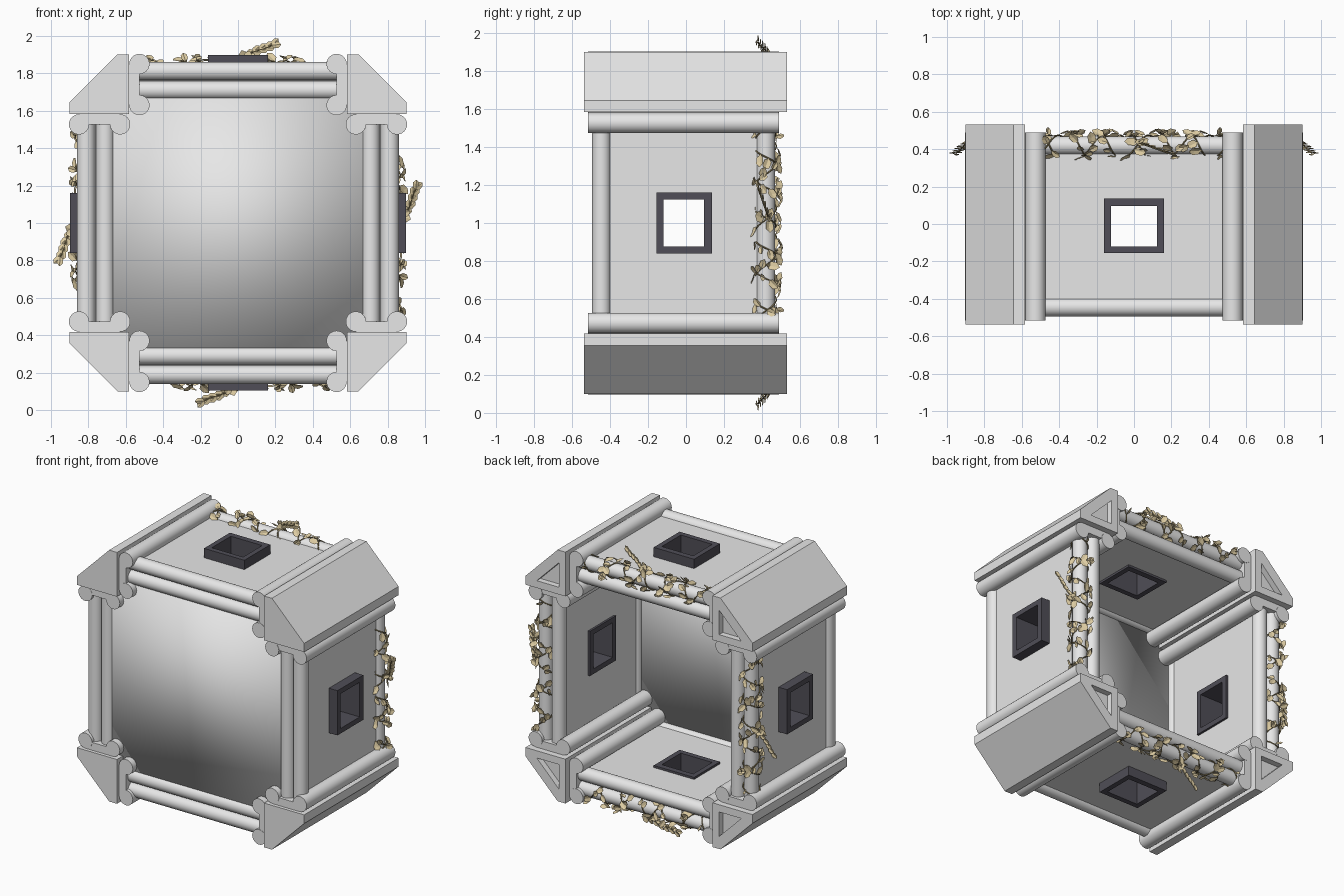
import bpy, bmesh, math, random
from mathutils import Matrix, Vector

random.seed(4)
cube = bpy.data.objects.get("Cube")
if cube:
    bpy.data.objects.remove(cube, do_unlink=True)


def material(name, rgb):
    m = bpy.data.materials.new(name)
    m.use_nodes = True
    m.diffuse_color = (*rgb, 1)
    m.node_tree.nodes["Principled BSDF"].inputs["Base Color"].default_value = (*rgb, 1)
    return m


STONE = material("pale stone", (0.8, 0.8, 0.8))
FRAME = material("dark slate", (0.08, 0.076, 0.095))
LEAF = material("dry leaf", (0.72, 0.6, 0.36))
STEM = material("vine stem", (0.25, 0.2, 0.095))

# Each side is modelled as the top one around the origin, then mapped into place
CENTRE = Matrix.Translation((0, 0, 1))
SWAP = Matrix(((0, 0, 1, 0), (0, 1, 0, 0), (1, 0, 0, 0), (0, 0, 0, 1)))
HALF_TURN = Matrix.Rotation(math.pi, 4, 'Y')
SIDES = {"top": Matrix(), "left": SWAP, "bottom": HALF_TURN, "right": HALF_TURN @ SWAP}


def place(name, mesh, mat, matrix, smooth=True):
    mesh = mesh.copy()
    mesh.transform(CENTRE @ matrix)
    if matrix.determinant() < 0:
        mesh.flip_normals()
    mesh.materials.clear()
    mesh.materials.append(mat)
    if smooth:
        mesh.shade_smooth()
        mesh.set_sharp_from_angle(angle=math.radians(35))
    ob = bpy.data.objects.new(name, mesh)
    bpy.context.collection.objects.link(ob)
    return ob


def finish(bm, name, fix=True):
    if fix:
        bmesh.ops.recalc_face_normals(bm, faces=bm.faces)
    mesh = bpy.data.meshes.new(name)
    bm.to_mesh(mesh)
    bm.free()
    return mesh


def rod(axis, start, end, a, b, radius):
    """Cylinder along x or y; a, b are the two other coordinates."""
    bm = bmesh.new()
    bmesh.ops.create_cone(bm, cap_ends=True, segments=24, radius1=radius,
                          radius2=radius, depth=end - start)
    mid = (start + end) / 2
    if axis == 'X':
        m = Matrix.Translation((mid, a, b)) @ Matrix.Rotation(math.pi / 2, 4, 'Y')
    else:
        m = Matrix.Translation((a, mid, b)) @ Matrix.Rotation(math.pi / 2, 4, 'X')
    bmesh.ops.transform(bm, matrix=m, verts=bm.verts)
    return finish(bm, "rod")


def ring(outer, inner, low, high):
    """Rectangular slab with a rectangular hole; rects are (x0, x1, y0, y1)."""
    bm = bmesh.new()
    loops = []
    for (x0, x1, y0, y1), z in ((outer, low), (outer, high), (inner, high), (inner, low)):
        loops.append([bm.verts.new((x, y, z)) for x, y in
                      ((x0, y0), (x1, y0), (x1, y1), (x0, y1))])
    for k in range(4):
        a, b = loops[k], loops[(k + 1) % 4]
        for i in range(4):
            j = (i + 1) % 4
            bm.faces.new((a[i], a[j], b[j], b[i]))
    return finish(bm, "ring")


def prism(points, y0, y1):
    bm = bmesh.new()
    face = bm.faces.new([bm.verts.new((x, y0, z)) for x, z in points])
    out = bmesh.ops.extrude_face_region(bm, geom=[face])
    new = [v for v in out["geom"] if isinstance(v, bmesh.types.BMVert)]
    bmesh.ops.translate(bm, verts=new, vec=(0, y1 - y0, 0))
    return finish(bm, "prism")


# Wall panels, window frames and the rods that edge them
HOLE = (-0.125, 0.125, -0.12, 0.097)
panel = ring((-0.6, 0.6, -0.44, 0.41), HOLE, 0.68, 0.83)
window = ring((-0.16, 0.16, -0.156, 0.137), (-0.124, 0.124, -0.119, 0.096), 0.665, 0.897)
for side, m in SIDES.items():
    place(side + "_panel", panel, STONE, m, False)
    place(side + "_window_frame", window, FRAME, m, False)
    for end, y in (("front", -0.445), ("back", 0.42)):
        for layer, z in (("outer", 0.812), ("inner", 0.71)):
            place(f"{side}_{end}_{layer}_rod", rod('X', -0.53, 0.53, y, z, 0.049), STONE, m)
    # Scrolled caps: two rolls joined by a flat bar
    for x, edge in ((-0.527, -0.584), (0.527, 0.584)):
        for layer, z in (("outer", 0.85), ("inner", 0.63)):
            place(f"{side}_{layer}_cap_roll", rod('Y', -0.515, 0.49, x, z, 0.054), STONE, m)
        bar = prism(((x, 0.63), (edge, 0.63), (edge, 0.85), (x, 0.85)), -0.513, 0.488)
        place(side + "_cap_bar", bar, STONE, m, False)

# Chamfered corner blocks with a triangular recess at the back
block = place("corner_master", prism(((0.583, 0.583), (0.9, 0.583), (0.9, 0.645),
              (0.645, 0.9), (0.583, 0.9)), -0.537, 0.532), STONE, Matrix(), False)
cutter = place("recess_cutter", prism(((0.635, 0.635), (0.81, 0.635), (0.635, 0.81)),
               0.49, 0.6), STONE, Matrix(), False)
cutter.hide_render = True
cut = block.modifiers.new("recess", 'BOOLEAN')
cut.object, cut.operation, cut.solver = cutter, 'DIFFERENCE', 'EXACT'
graph = bpy.context.evaluated_depsgraph_get()
corner = bpy.data.meshes.new_from_object(block.evaluated_get(graph))
corner.transform(CENTRE.inverted())
for ob in (block, cutter):
    bpy.data.objects.remove(ob, do_unlink=True)
for sx in (-1, 1):
    for sz in (-1, 1):
        name = ("upper" if sz > 0 else "lower") + ("_left" if sx > 0 else "_right")
        place(name + "_corner_block", corner, STONE, Matrix.Diagonal((sx, 1, sz, 1)), False)

# Slab closing the front, shaded softly from corner to corner
R = 0.69
slab = prism(((-R, -R), (R, -R), (R, R), (-R, R)), -0.47, -0.44)
cover = place("front_cover", slab, STONE, Matrix(), False)
cover.data.shade_smooth()


# Vines around the outer back rods
def add_leaf(bm, base, along, out, length, width=0.3):
    along = along.normalized()
    across = along.cross(out).normalized()
    up = across.cross(along)
    spine = [base, base + along * length * 0.5 - up * 0.004, base + along * length]
    spine = [bm.verts.new((p.x, p.y, min(p.z, 0.998))) for p in spine]
    for s in (-1, 1):
        rim = []
        for f in (0.25, 0.72):
            p = base + along * length * f + across * s * width * length + up * 0.003
            rim.append(bm.verts.new((p.x, p.y, min(p.z, 0.998))))
        bm.faces.new((spine[0], spine[1], rim[1], rim[0]))
        bm.faces.new((spine[1], spine[2], rim[1]))


def stem(name, points, m):
    data = bpy.data.curves.new(name, 'CURVE')
    data.dimensions = '3D'
    data.bevel_depth, data.bevel_resolution = 0.004, 1
    line = data.splines.new('POLY')
    line.points.add(len(points) - 1)
    for p, co in zip(line.points, points):
        p.co = (*(CENTRE @ m @ co), 1)
    data.materials.append(STEM)
    bpy.context.collection.objects.link(bpy.data.objects.new(name, data))


def helix(turns, phase, radius):
    pts = []
    for i in range(97):
        a = phase + turns * math.tau * i / 96
        pts.append(Vector((-0.48 + i / 100, 0.42 + radius * math.cos(a),
                           0.812 + radius * math.sin(a))))
    return pts


winds = [helix(6, 0.5, 0.054), helix(-4, 2, 0.055)]
sprig = [Vector((0.01 + 0.17 * t, 0.44 - 0.06 * t, 0.865 + 0.095 * t + 0.01 * math.sin(5 * t)))
         for t in [i / 10 for i in range(11)]]

bm = bmesh.new()
for pts in winds:
    for i in range(2, 95, 2):
        p = pts[i]
        out = Vector((0, p.y - 0.42, p.z - 0.812)).normalized()
        if out.z < -0.6 and random.random() < 0.5:
            continue
        tangent = (pts[i + 1] - pts[i - 1]).normalized()
        along = tangent * random.uniform(-1, 1) + Vector((random.uniform(-1, 1), 0, 0)) \
            + out * random.uniform(0.1, 0.4)
        tilt = out + Vector((random.uniform(-0.7, 0.7), random.uniform(-0.3, 0.3), 0))
        add_leaf(bm, p + out * 0.005, along, tilt, random.uniform(0.05, 0.075))
for i in range(0, 11, 2):
    for s in (-1, 1):
        add_leaf(bm, sprig[i] + Vector((0, 0.004 * s, 0)),
                 Vector((0.8, -0.15, 0.4 + 0.35 * s)), Vector((0.1, 0.9, 0.2 * s)), 0.052)
leaves = finish(bm, "leaves", False)

for side, m in SIDES.items():
    place(side + "_vine_leaves", leaves, LEAF, m, False)
    for k, pts in enumerate(winds + [sprig]):
        stem(f"{side}_vine_stem_{k + 1}", pts, m)
